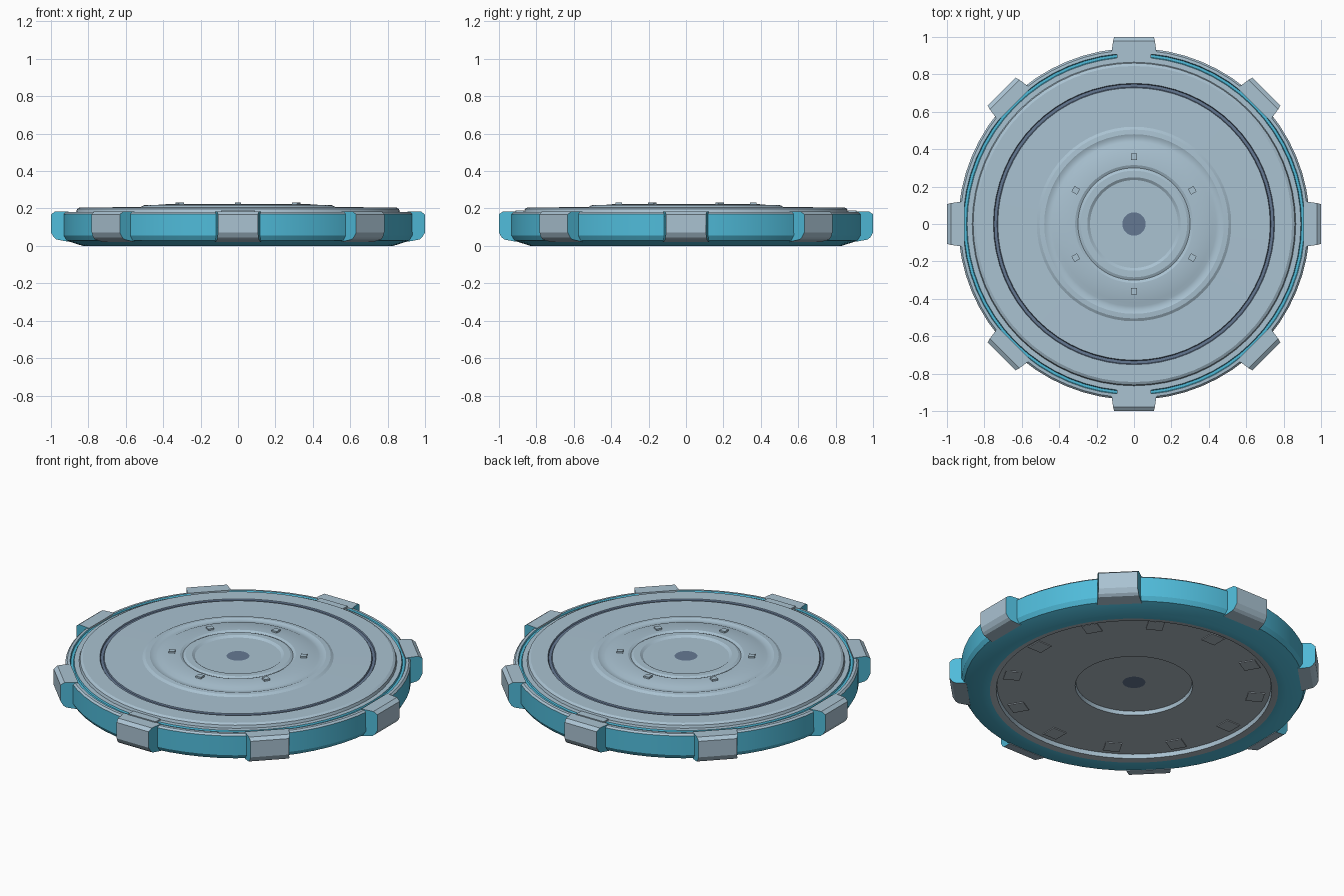
import bpy, bmesh, math
from mathutils import Matrix, Vector

if "Cube" in bpy.data.objects:
    bpy.data.objects.remove(bpy.data.objects["Cube"])

SEG = 64


def material(name, rgb):
    m = bpy.data.materials.new(name)
    m.diffuse_color = (*rgb, 1)
    m.use_nodes = True
    m.node_tree.nodes["Principled BSDF"].inputs["Base Color"].default_value = m.diffuse_color
    return m


GREY = material("pale blue grey", (0.40, 0.54, 0.64))
BLUE = material("bright blue", (0.08, 0.50, 0.70))
DARK = material("dark slate", (0.13, 0.19, 0.29))
UNDER = material("underside grey", (0.42, 0.49, 0.54))
MATS = [GREY, BLUE, DARK, UNDER]
G, B, D, U = range(4)


def finish(name, bm, smooth=True):
    bmesh.ops.recalc_face_normals(bm, faces=bm.faces)
    me = bpy.data.meshes.new(name)
    bm.to_mesh(me)
    bm.free()
    for m in MATS:
        me.materials.append(m)
    ob = bpy.data.objects.new(name, me)
    bpy.context.collection.objects.link(ob)
    if smooth:
        bpy.ops.object.select_all(action='DESELECT')
        ob.select_set(True)
        bpy.context.view_layer.objects.active = ob
        bpy.ops.object.shade_smooth_by_angle(angle=math.radians(25))
    return ob


def lathe(name, profile):
    """Closed turned body; profile rows are (radius, z, colour of next band)."""
    bm = bmesh.new()
    rings = []
    for r, z, _ in profile:
        if r == 0:
            rings.append([bm.verts.new((0, 0, z))] * SEG)
        else:
            rings.append([bm.verts.new((r * math.cos(math.tau * i / SEG),
                                        r * math.sin(math.tau * i / SEG), z))
                          for i in range(SEG)])
    for a, b, row in zip(rings, rings[1:], profile):
        for i in range(SEG):
            j = (i + 1) % SEG
            vs = list(dict.fromkeys((a[i], a[j], b[j], b[i])))
            bm.faces.new(vs).material_index = row[2]
    return finish(name, bm)


def polar_box(name, angle, r, z, size, mat, smooth=False):
    bm = bmesh.new()
    mtx = (Matrix.Rotation(angle, 4, 'Z') @ Matrix.Translation((r, 0, z))
           @ Matrix.Diagonal((*size, 1)))
    bmesh.ops.create_cube(bm, size=1, matrix=mtx)
    for f in bm.faces:
        f.material_index = mat
    return finish(name, bm, smooth)


# Main disc: stepped top, blue rim, recessed underside
lathe("platform_disc", [
    (0, 0.214, D), (0.062, 0.214, G), (0.235, 0.214, G),
    (0.25, 0.224, G), (0.285, 0.224, G), (0.30, 0.217, G),
    (0.315, 0.224, G), (0.42, 0.222, G), (0.44, 0.213, G),
    (0.465, 0.213, G), (0.48, 0.219, G), (0.505, 0.217, G),
    (0.52, 0.208, G), (0.728, 0.206, D), (0.732, 0.199, D),
    (0.748, 0.199, D), (0.752, 0.206, G), (0.845, 0.206, G),
    (0.86, 0.198, G), (0.865, 0.182, G), (0.892, 0.182, B),
    (0.896, 0.173, B), (0.91, 0.173, B), (0.914, 0.181, G),
    (0.93, 0.180, G), (0.94, 0.170, B), (0.94, 0.055, B),
    (0.925, 0.03, B), (0.83, 0.0, B), (0.785, 0.0, U),
    (0.75, 0.006, G), (0.745, 0.03, U), (0.32, 0.03, G),
    (0.315, 0.052, U), (0.062, 0.052, D), (0, 0.052, D)])

# Eight rim blocks: side profile (radius, z) with tapered blue cheeks
PROFILE = [(0.905, 0.184, 0.122), (0.978, 0.184, 0.112), (1.0, 0.168, 0.106),
           (1.0, 0.072, 0.106), (0.985, 0.046, 0.110), (0.97, 0.034, 0.112),
           (0.905, 0.022, 0.122)]
for k in range(8):
    bm = bmesh.new()
    rot = Matrix.Rotation(k * math.pi / 4, 4, 'Z')
    left = [bm.verts.new(rot @ Vector((r, w, z))) for r, z, w in PROFILE]
    right = [bm.verts.new(rot @ Vector((r, -w, z))) for r, z, w in PROFILE]
    n = len(PROFILE)
    for i in range(n):
        j = (i + 1) % n
        bm.faces.new((left[i], left[j], right[j], right[i])).material_index = G
    for cap in (left, right):
        bm.faces.new(cap).material_index = B
    finish(f"rim_block_{k + 1}", bm, False)

# Clips bridging the blue groove at front and back
for k, a in enumerate((math.pi / 2, -math.pi / 2)):
    polar_box(f"rim_clip_{k + 1}", a, 0.888, 0.182, (0.045, 0.18, 0.016), G)

# Six small studs on the raised centre
for k in range(6):
    a = math.radians(30 + 60 * k)
    polar_box(f"stud_{k + 1}", a, 0.36, 0.226, (0.034, 0.034, 0.014), G)

# Shallow plates around the recessed underside
for k in range(12):
    polar_box(f"underside_plate_{k + 1}", math.radians(30 * k), 0.67, 0.029,
              (0.09, 0.09, 0.008), U)
